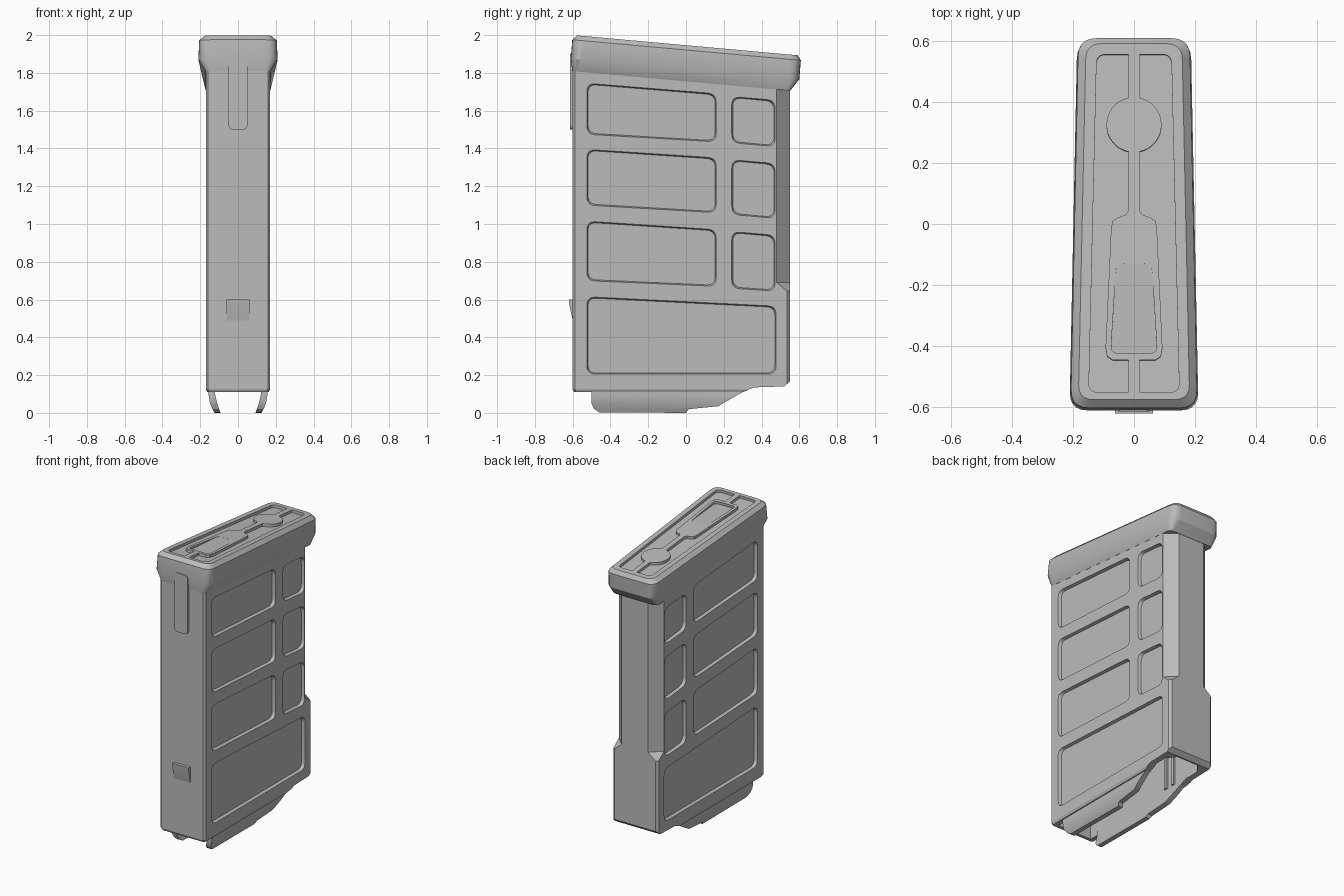
import bpy, bmesh, math
from mathutils import Vector

cube = bpy.data.objects.get("Cube")
if cube:
    bpy.data.objects.remove(cube, do_unlink=True)

grey = bpy.data.materials.new("mid grey")
grey.use_nodes = True
COLOUR = (0.5, 0.5, 0.5, 1)
grey.diffuse_color = COLOUR
grey.node_tree.nodes["Principled BSDF"].inputs["Base Color"].default_value = COLOUR


# ---- helpers ----
def loft(name, rings):
    """Skin equal-length rings of 3D points and cap both ends."""
    bm = bmesh.new()
    loops = [[bm.verts.new(p) for p in ring] for ring in rings]
    n = len(loops[0])
    for a, b in zip(loops, loops[1:]):
        for i in range(n):
            j = (i + 1) % n
            bm.faces.new((a[i], a[j], b[j], b[i]))
    bm.faces.new(loops[0])
    bm.faces.new(loops[-1])
    bmesh.ops.recalc_face_normals(bm, faces=bm.faces)
    mesh = bpy.data.meshes.new(name)
    bm.to_mesh(mesh)
    bm.free()
    mesh.materials.append(grey)
    ob = bpy.data.objects.new(name, mesh)
    bpy.context.collection.objects.link(ob)
    return ob


def mirrored(half):
    return half + [(-x, y) for x, y in reversed(half)]


def rounded(pts, r, n=5):
    """Replace each 2D corner by a small curve."""
    out = []
    for i, p in enumerate(pts):
        p, a, b = Vector(p), Vector(pts[i - 1]), Vector(pts[(i + 1) % len(pts)])
        s = p + (a - p).normalized() * r
        e = p + (b - p).normalized() * r
        for k in range(n + 1):
            t = k / n
            out.append(tuple(s * (1 - t) ** 2 + p * 2 * t * (1 - t) + e * t * t))
    return out


def prism_x(name, yz, x0, x1):
    return loft(name, [[(x, y, z) for y, z in yz] for x in (x0, x1)])


def boolean(ob, cutter, operation="DIFFERENCE"):
    mod = ob.modifiers.new("cut", "BOOLEAN")
    mod.operation, mod.solver, mod.object = operation, "EXACT", cutter
    bpy.context.view_layer.objects.active = ob
    bpy.ops.object.modifier_apply(modifier=mod.name)
    bpy.data.objects.remove(cutter, do_unlink=True)


def top_z(y):
    return 1.946 - 0.09 * y


def tilted(outline, t):
    """Place a plan outline parallel to the sloping top, t above it."""
    return [(x, y + 0.08 * t + 0.005, top_z(y) + t) for x, y in outline]


# ---- body shell ----
def section(chamfer, inset=0):
    w, f, b = 0.17 - inset, -0.6 + inset, 0.55 - inset
    return mirrored([(w - 0.012, f), (w, f + 0.012), (w, b - chamfer), (w - chamfer, b)])


def level(outline, z):
    return [(x, y, z) for x, y in outline]


low, high = section(0.015), section(0.07)
body = loft("body", [level(section(0.015, 0.008), 0.11), level(low, 0.125), level(low, 0.645),
                     level(high, 0.69), [(x, y, top_z(y) - 0.15) for x, y in high]])

# open hollow and raised rear lower edge
hollow = mirrored([(0.13, -0.57), (0.13, 0.45), (0.08, 0.51)])
boolean(body, loft("hollow_cutter", [level(hollow, -0.1), level(hollow, 1.72)]))
rear = [(0.28, 0.05), (0.28, 0.1), (0.36, 0.135), (0.52, 0.14), (0.56, 0.175), (0.65, 0.175), (0.65, 0.05)]
boolean(body, prism_x("rear_cutter", rear, -0.3, 0.3))

# recessed side panels: front y, back y, then z of top front, top back, low back, low front
PANELS = [
    (-0.525, 0.16, 1.745, 1.69, 1.435, 1.475),
    (-0.525, 0.16, 1.395, 1.35, 1.06, 1.10),
    (-0.525, 0.16, 1.015, 0.97, 0.67, 0.70),
    (-0.525, 0.477, 0.615, 0.565, 0.205, 0.205),
    (0.242, 0.472, 1.675, 1.655, 1.41, 1.43),
    (0.242, 0.472, 1.34, 1.32, 1.03, 1.05),
    (0.242, 0.472, 0.96, 0.94, 0.645, 0.66),
]


def panel_outline(p, d):
    y0, y1, tf, tb, lb, lf = p
    return rounded([(y0 + d, tf - d), (y1 - d, tb - d), (y1 - d, lb + d), (y0 + d, lf + d)], 0.045)


for panel in PANELS:
    for side in (-1, 1):
        rings = [[(side * x, y, z) for y, z in panel_outline(panel, d)]
                 for x, d in ((0.18, -0.003), (0.15, 0.006))]
        boolean(body, loft("panel_cutter", rings))

# ---- feed lips ----
lip_side = [(-0.5, 0.15), (-0.5, 0.05), (-0.485, 0.02), (-0.46, 0.003), (0, 0), (0.015, 0.02),
            (0.17, 0.035), (0.23, 0.07), (0.29, 0.105), (0.36, 0.135), (0.36, 0.15)]
lip_section = [(0.155, 0.14), (0.155, 0.09), (0.15, 0.06), (0.14, 0.03), (0.12, -0.01),
               (0.088, -0.01), (0.1, 0.02), (0.11, 0.05), (0.12, 0.09), (0.125, 0.14)]
for side, label in ((1, "left"), (-1, "right")):
    lip = loft(label + "_feed_lip", [[(side * x, y, z) for x, z in lip_section] for y in (-0.6, 0.5)])
    boolean(lip, prism_x("lip_profile", lip_side, -0.3, 0.3), "INTERSECT")
    # inner guide ribs
    for y in (0.15, 0.22):
        rib = [(y, 0.14), (y + 0.02, 0.14), (y + 0.02, 1.72), (y, 1.72)]
        prism_x(label + "_guide_rib", rib, side * 0.115, side * 0.135)

# ---- base plate ----


def plate(front_w, back_w, front, back, r):
    return rounded([(front_w, front), (back_w, back), (-back_w, back), (-front_w, front)], r)


base_plate = loft("base_plate", [
    tilted(plate(0.171, 0.171, -0.592, 0.562, 0.03), -0.19),
    tilted(plate(0.211, 0.186, -0.605, 0.605, 0.06), -0.125),
    tilted(plate(0.207, 0.182, -0.605, 0.605, 0.06), -0.025),
    tilted(plate(0.182, 0.157, -0.58, 0.585, 0.05), 0),
])
groove = plate(0.148, 0.122, -0.555, 0.55, 0.03)
boolean(base_plate, loft("groove_cutter", [tilted(groove, -0.018), tilted(groove, 0.05)]))

# raised stem, disc and paddle inside the groove
arc = [(0.09 * math.sin(a), 0.32 + 0.09 * math.cos(a))
       for a in (math.radians(12 + 156 * k / 18) for k in range(19))]
island = mirrored([(0.018, 0.551)] + arc + [
    (0.018, 0.04), (0.028, 0.025), (0.055, 0.015), (0.07, 0.005), (0.075, -0.02),
    (0.093, -0.41), (0.088, -0.437), (0.07, -0.45), (0.018, -0.45), (0.018, -0.556)])
emblem = loft("raised_paddle", [tilted(island, -0.025), tilted(island, 0)])

# ramped hollow in the paddle
ramp = rounded([(0.058, -0.13), (0.076, -0.425), (-0.076, -0.425), (-0.058, -0.13)], 0.025)
floor = [(x, y, top_z(y) - 0.018 * (-0.13 - y) / 0.295) for x, y in ramp]
boolean(emblem, loft("ramp_cutter", [floor, tilted(ramp, 0.05)]))

# ---- front details ----
tab = rounded([(-0.05, 1.5), (0.05, 1.5), (0.05, 1.9), (-0.05, 1.9)], 0.025)
loft("front_rib", [[(x, y, z) for x, z in tab] for y in (-0.59, -0.613)])
prism_x("front_catch", [(-0.59, 0.6), (-0.62, 0.6), (-0.617, 0.57), (-0.6, 0.49), (-0.59, 0.49)], -0.062, 0.062)

# ---- shading ----
for ob in bpy.context.scene.objects:
    ob.select_set(ob.type == "MESH")
bpy.context.view_layer.objects.active = body
bpy.ops.object.shade_smooth_by_angle(angle=math.radians(28))
